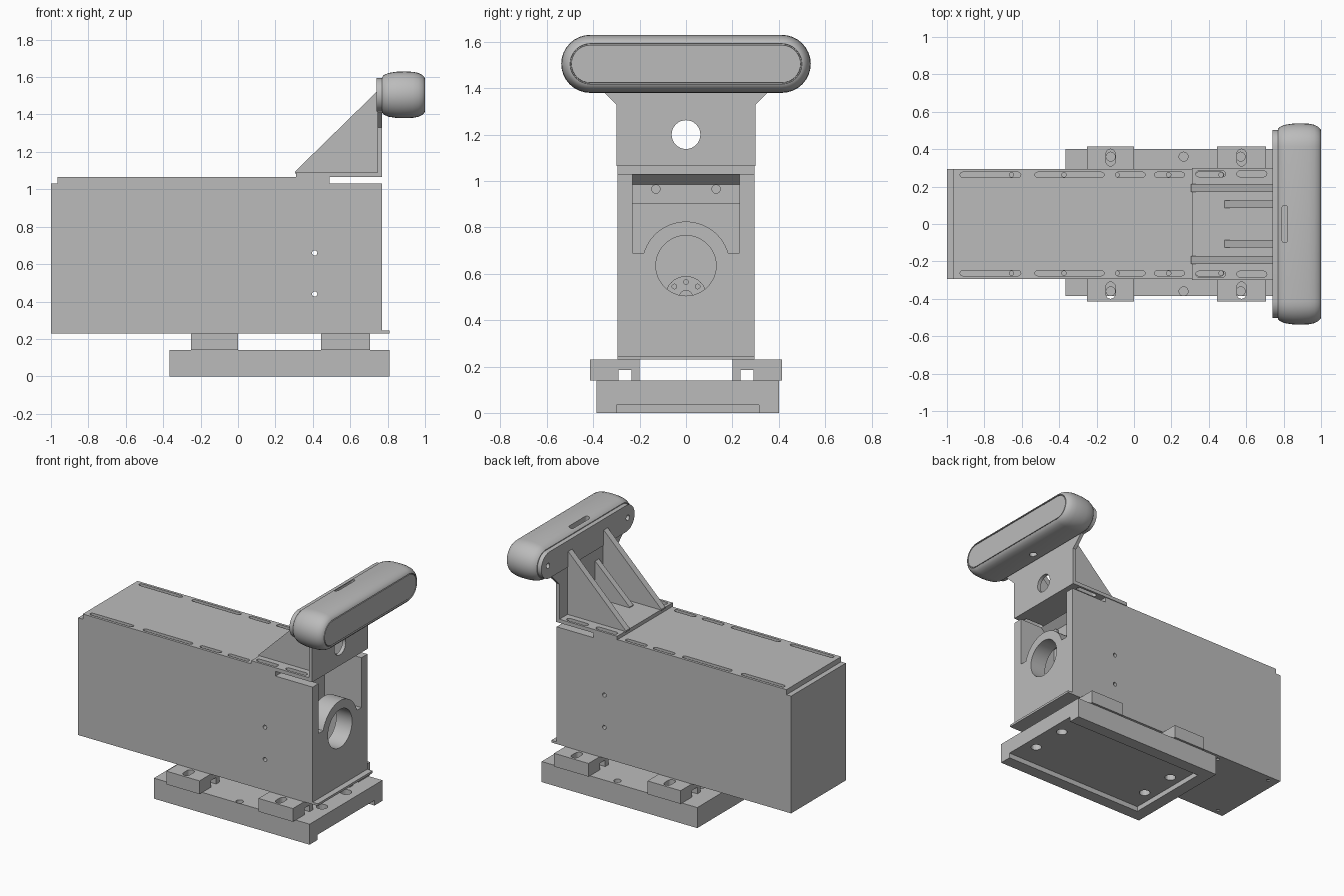
import bpy
import bmesh
from math import sin, cos, pi
from mathutils import Vector

if "Cube" in bpy.data.objects:
    bpy.data.objects.remove(bpy.data.objects["Cube"], do_unlink=True)

grey = bpy.data.materials.new("plain grey")
grey.use_nodes = True
COLOUR = (0.5, 0.5, 0.5, 1)
grey.diffuse_color = COLOUR
grey.node_tree.nodes["Principled BSDF"].inputs["Base Color"].default_value = COLOUR


def place(axis, u, v, w):
    """Put a profile point (u, v) at depth w along an axis."""
    return Vector({"x": (w, u, v), "y": (u, w, v), "z": (u, v, w)}[axis])


def loft(name, axis, rings):
    """Skin a list of (depth, outline) rings and cap both ends."""
    bm = bmesh.new()
    loops = [[bm.verts.new(place(axis, u, v, w)) for u, v in pts] for w, pts in rings]
    n = len(loops[0])
    for a, b in zip(loops, loops[1:]):
        for i in range(n):
            bm.faces.new((a[i], a[(i + 1) % n], b[(i + 1) % n], b[i]))
    bm.faces.new(loops[0])
    bm.faces.new(loops[-1])
    bmesh.ops.recalc_face_normals(bm, faces=bm.faces)
    mesh = bpy.data.meshes.new(name)
    bm.to_mesh(mesh)
    bm.free()
    mesh.materials.append(grey)
    ob = bpy.data.objects.new(name, mesh)
    bpy.context.collection.objects.link(ob)
    return ob


def prism(name, axis, pts, a, b):
    return loft(name, axis, [(a, pts), (b, pts)])


def box(name, x0, x1, y0, y1, z0, z1):
    return prism(name, "z", [(x0, y0), (x1, y0), (x1, y1), (x0, y1)], z0, z1)


def capsule(u, v, half, r, along_u=True, seg=16):
    """Stadium outline: half is the distance from centre to each arc centre."""
    pts = []
    for side in (1, -1):
        for i in range(seg + 1):
            t = pi * i / seg - pi / 2
            a, b = side * (half + r * cos(t)), side * r * sin(t)
            pts.append((u + a, v + b) if along_u else (u - b, v + a))
    return pts


def circle(u, v, r, seg=32):
    return [(u + r * cos(2 * pi * i / seg), v + r * sin(2 * pi * i / seg)) for i in range(seg)]


def cut(ob, cutters):
    """Subtract the cutters for good and delete them."""
    for c in cutters:
        c.hide_render = True
        mod = ob.modifiers.new("cut", "BOOLEAN")
        mod.operation = "DIFFERENCE"
        mod.solver = "EXACT"
        mod.object = c
    bpy.context.view_layer.update()
    deps = bpy.context.evaluated_depsgraph_get()
    mesh = bpy.data.meshes.new_from_object(ob.evaluated_get(deps))
    ob.modifiers.clear()
    ob.data = mesh
    for c in cutters:
        bpy.data.objects.remove(c, do_unlink=True)


def smooth(ob):
    bpy.ops.object.select_all(action="DESELECT")
    ob.select_set(True)
    bpy.context.view_layer.objects.active = ob
    bpy.ops.object.shade_smooth_by_angle(angle=0.6)


def slot(x0, x1, y, z0, z1, r=0.014):
    return prism("cutter", "z", capsule((x0 + x1) / 2, y, (x1 - x0) / 2 - r, r, True, 6), z0, z1)


def hole(axis, u, v, r, a, b):
    return prism("cutter", axis, circle(u, v, r, 20), a, b)


SIDES = (-1, 1)

# Long housing with a cavity at the open end
housing = box("housing", -1, 0.77, -0.295, 0.295, 0.245, 1.03)
cuts = [box("cutter", 0.49, 0.9, -0.23, 0.23, 0.25, 1.2)]
cuts += [hole("y", 0.41, z, 0.014, -0.5, 0.5) for z in (0.44, 0.66)]
cuts += [hole("z", x, s * 0.263, 0.012, 0.95, 1.2)
         for x in (-0.655, -0.375, -0.09, 0.185, 0.465) for s in SIDES]
cut(housing, cuts)

# Bottom plate with a protruding lip and screw holes
bottom = box("bottom_plate", -1, 0.81, -0.295, 0.295, 0.23, 0.245)
cut(bottom, [hole("z", x, s * 0.255, 0.012, 0.2, 0.24) for x in (-0.93, -0.5) for s in SIDES])

# Lid with rows of slots
lid = box("lid", -0.965, 0.49, -0.295, 0.295, 1.03, 1.065)
cut(lid, [slot(a, b, s * 0.263, 1.0, 1.2) for s in SIDES
          for a, b in ((-0.93, -0.605), (-0.53, -0.16), (-0.1, 0.06), (0.11, 0.27), (0.33, 0.48))])

# End panel: notched top with a round collar
collar = [(0.19 * cos(t), 0.635 + 0.19 * sin(t))
          for t in (0.294 + (pi - 0.588) * i / 28 for i in range(29))]
panel = prism("end_panel", "x",
              [(-0.23, 0.245), (0.23, 0.245), (0.23, 0.69)] + collar + [(-0.23, 0.69)], 0.65, 0.77)
cut(panel, [prism("cutter", "x", circle(0, 0.635, 0.13, 48), 0.5, 0.9)])
smooth(panel)

# Parts inside the cavity
cross_bar = prism("cross_bar", "y", [(0.48, 0.9), (0.55, 0.9), (0.55, 0.985), (0.6, 1.03), (0.48, 1.03)],
                  -0.23, 0.23)
for s in SIDES:
    smooth(prism("bar_bolt", "x", circle(s * 0.13, 0.965, 0.02, 20), 0.54, 0.565))
hub = prism("hub", "x", circle(0, 0.5, 0.09), 0.48, 0.55)
cut(hub, [hole("x", y, z, 0.01, 0.52, 0.6) for y, z in ((-0.05, 0.545), (0, 0.565), (0.05, 0.545))])
smooth(hub)
smooth(prism("hub_shaft", "x", circle(0, 0.5, 0.03), 0.5, 0.58))

# Base slab with an underside recess open at one end
base = box("base", -0.365, 0.81, -0.385, 0.4, 0, 0.14)
cuts = [box("cutter", -0.28, 0.9, -0.3, 0.315, -0.1, 0.035)]
cuts += [hole("z", x, s * 0.36, 0.024, 0.06, 0.3) for x in (-0.125, 0.265, 0.57) for s in SIDES]
cuts += [hole("z", x, s * 0.13, 0.035, -0.1, 0.3) for x in (-0.2, 0.725) for s in SIDES]
cut(base, cuts)

# Four clamp feet, each with a channel and an adjusting slot
for x0, x1 in ((-0.25, 0.0), (0.445, 0.705)):
    for s in SIDES:
        profile = [(0.2, 0.14), (0.235, 0.14), (0.235, 0.185), (0.29, 0.185),
                   (0.29, 0.14), (0.415, 0.14), (0.415, 0.23), (0.2, 0.23)]
        foot = prism("clamp_foot", "x", [(s * y, z) for y, z in profile], x0, x1)
        cut(foot, [prism("cutter", "z", capsule((x0 + x1) / 2, s * 0.355, 0.02, 0.025, False, 10),
                         0.1, 0.3)])

# Bracket foot, upright and gussets
bracket = box("bracket_foot", 0.31, 0.745, -0.3, 0.3, 1.065, 1.09)
cut(bracket, [slot(a, b, s * 0.268, 1.0, 1.2, 0.016) for s in SIDES
              for a, b in ((0.33, 0.49), (0.55, 0.71))])
upright = prism("bracket_upright", "x", [(-0.3, 1.065), (0.3, 1.065), (0.3, 1.33), (0.38, 1.41),
                                         (0.38, 1.5), (-0.38, 1.5), (-0.38, 1.41), (-0.3, 1.33)],
                0.745, 0.77)
cut(upright, [prism("cutter", "x", circle(0, 1.2, 0.062), 0.6, 0.9)])
smooth(upright)
for s in SIDES:
    for label, y0, y1, x0, top in (("outer", 0.17, 0.213, 0.305, 1.525), ("inner", 0.085, 0.125, 0.485, 1.34)):
        a, b = sorted((s * y0, s * y1))
        prism(label + "_gusset", "y", [(x0, 1.085), (0.75, 1.085), (0.75, top), (0.745, top), (x0, 1.095)], a, b)

# Mounting plate behind the head
mount = prism("head_mount", "x", capsule(0, 1.505, 0.413, 0.09), 0.74, 0.775)
cut(mount, [hole("x", s * 0.43, 1.505, 0.018, 0.7, 0.765) for s in SIDES])
smooth(mount)

# Rounded pill-shaped head with an inset face
skin = [(0.77, 0.03), (0.78, 0.019), (0.805, 0.008), (0.85, 0.001), (0.895, 0), (0.935, 0.002),
        (0.965, 0.008), (0.985, 0.018), (0.997, 0.03), (1.0, 0.038), (0.992, 0.039),
        (0.992, 0.043), (0.999, 0.044)]
head = loft("head", "x", [(x, capsule(0, 1.505, 0.413, 0.125 - inset)) for x, inset in skin])
cut(head, [prism("cutter", "z", capsule(0.806, 0, 0.085, 0.015, False, 8), 1.59, 1.7),
           hole("z", 0.86, 0, 0.025, 1.3, 1.42)])
smooth(head)
